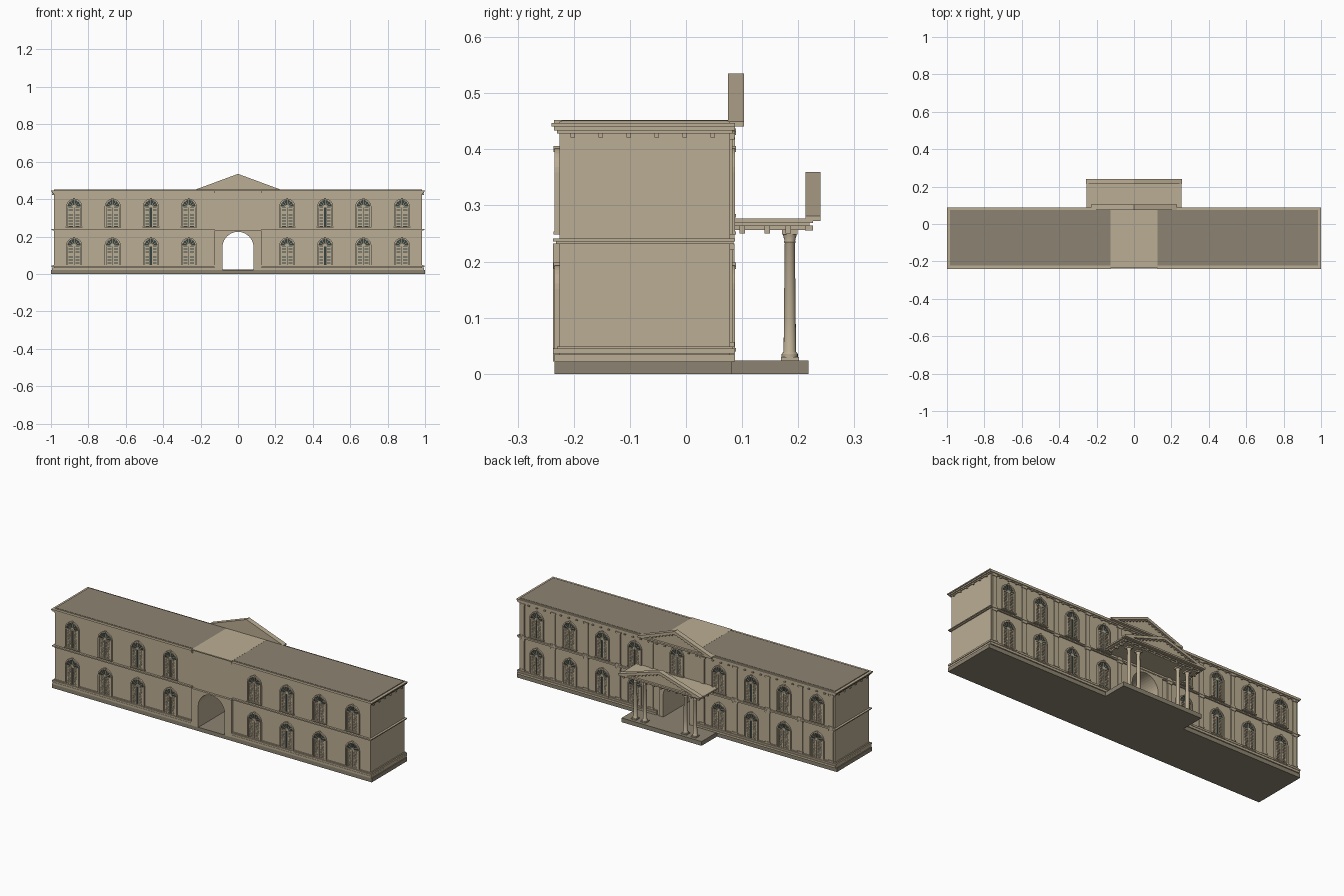
import bpy, bmesh
from math import sin, cos, pi

old = bpy.data.objects.get("Cube")
if old:
    bpy.data.objects.remove(old, do_unlink=True)


def material(name, rgb):
    m = bpy.data.materials.new(name)
    m.use_nodes = True
    col = (*rgb, 1)
    m.diffuse_color = col
    m.node_tree.nodes["Principled BSDF"].inputs["Base Color"].default_value = col
    return m


STONE = material("tan_stone", (0.50, 0.42, 0.295))
DARK = material("dark_roof_stone", (0.265, 0.23, 0.168))
GLASS = material("dark_green_glass", (0.04, 0.055, 0.05))


def box(bm, x0, x1, y0, y1, z0, z1):
    v = [bm.verts.new((x, y, z)) for z in (z0, z1)
         for x, y in ((x0, y0), (x1, y0), (x1, y1), (x0, y1))]
    for f in ((3, 2, 1, 0), (4, 5, 6, 7)):
        bm.faces.new([v[i] for i in f])
    for i in range(4):
        j = (i + 1) % 4
        bm.faces.new((v[i], v[j], v[j + 4], v[i + 4]))


def pair(bm, x0, x1, *rest):
    """Box on both wings."""
    box(bm, x0, x1, *rest)
    box(bm, -x1, -x0, *rest)


def prism(bm, outline, y0, y1):
    """Extrude an (x, z) outline along y."""
    a = [bm.verts.new((x, y0, z)) for x, z in outline]
    b = [bm.verts.new((x, y1, z)) for x, z in outline]
    bm.faces.new(a)
    bm.faces.new(b[::-1])
    for i in range(len(a)):
        j = (i + 1) % len(a)
        bm.faces.new((a[i], b[i], b[j], a[j]))


def arch(cx, r, z0, spring, n=14):
    """Round-headed outline from the right foot over to the left foot."""
    pts = [(cx + r * cos(pi * i / n), spring + r * sin(pi * i / n)) for i in range(n + 1)]
    return [(cx + r, z0)] + pts + [(cx - r, z0)]


def finish(name, bm, mat, smooth=False):
    bmesh.ops.recalc_face_normals(bm, faces=bm.faces[:])
    me = bpy.data.meshes.new(name)
    bm.to_mesh(me)
    bm.free()
    me.materials.append(mat)
    ob = bpy.data.objects.new(name, me)
    bpy.context.collection.objects.link(ob)
    if smooth:
        bpy.ops.object.select_all(action='DESELECT')
        ob.select_set(True)
        bpy.context.view_layer.objects.active = ob
        bpy.ops.object.shade_smooth_by_angle(angle=0.6)
    return ob


FRONT, BACK, END, BAY = -0.225, 0.078, 0.985, 0.125
WINDOWS = [0.263, 0.466, 0.67, 0.876]
WINDOWS = [-x for x in WINDOWS] + WINDOWS

# Base slab and portico platform
bm = bmesh.new()
box(bm, -1, 1, -0.234, 0.081, 0, 0.022)
box(bm, -0.25, 0.25, 0.081, 0.218, 0, 0.024)
finish("base", bm, DARK)

# Walls, with an arched passage through the centre
bm = bmesh.new()
pair(bm, BAY, END, FRONT, BACK, 0.022, 0.24)
box(bm, -END, END, FRONT, BACK, 0.24, 0.45)


def gate(half, top):
    return [(half, 0.022), (half, top), (-half, top), (-half, 0.022)] + \
        arch(0, 0.083, 0.022, 0.142, 20)[::-1]


prism(bm, gate(BAY, 0.24), FRONT, BACK)
finish("walls", bm, STONE)

# Raised surrounds of the passage
bm = bmesh.new()
prism(bm, gate(BAY, 0.232), -0.237, FRONT)
prism(bm, gate(0.11, 0.232), BACK, 0.086)
finish("passage_surrounds", bm, STONE)

# Base mouldings, string course and cornice
bm = bmesh.new()
for z0, z1, out in ((0.022, 0.034, 0.010), (0.036, 0.045, 0.012), (0.045, 0.049, 0.005),
                    (0.231, 0.236, 0.007), (0.236, 0.241, 0.012),
                    (0.428, 0.434, 0.005), (0.434, 0.441, 0.010), (0.441, 0.447, 0.015)):
    pair(bm, BAY, min(END + out, 1), FRONT - out, BACK + min(out, 0.009), z0, z1)
    if z0 > 0.2:
        box(bm, -BAY, BAY, BACK - 0.02, BACK + min(out, 0.009), z0, z1)
finish("mouldings", bm, STONE)

# Roof wings and the pale central roof strip
bm = bmesh.new()
pair(bm, BAY, END, FRONT + 0.003, BACK - 0.003, 0.447, 0.4515)
finish("roof", bm, DARK)
bm = bmesh.new()
box(bm, -BAY, BAY, -0.235, 0.08, 0.446, 0.452)
finish("central_roof", bm, STONE)

# Small brackets below the cornice on the back and the ends
bm = bmesh.new()
for i in range(40):
    x = -0.975 + 0.05 * i
    box(bm, x - 0.004, x + 0.004, BACK, 0.087, 0.421, 0.429)
for i in range(6):
    y = -0.202 + 0.05 * i
    pair(bm, END, END + 0.009, y - 0.004, y + 0.004, 0.421, 0.429)
finish("cornice_brackets", bm, STONE)

# Pilasters on the back
bm = bmesh.new()
for x in (0.16, 0.365, 0.568, 0.773, 0.965):
    for z0, z1 in ((0.049, 0.231), (0.241, 0.428)):
        pair(bm, x - 0.012, x + 0.012, BACK, 0.083, z0, z1)
        pair(bm, x - 0.016, x + 0.016, BACK, 0.086, z0, z0 + 0.008)
        pair(bm, x - 0.016, x + 0.016, BACK, 0.086, z1 - 0.01, z1)
finish("pilasters", bm, STONE)

# Arched windows: surround, glass, fanlight bars and louvred shutters
frames, glass, shutters = bmesh.new(), bmesh.new(), bmesh.new()


def window(x, z, wall, s):
    r, spring = 0.036, z + 0.105

    def at(d):
        return wall + s * d

    prism(frames, arch(x, r + 0.007, z, spring) + arch(x, r, z, spring)[::-1], wall, at(0.009))
    box(frames, x - 0.045, x + 0.045, wall, at(0.011), z - 0.006, z)
    box(frames, x - 0.005, x + 0.005, wall, at(0.011), spring + r, spring + r + 0.011)
    prism(glass, arch(x, r, z, spring), wall, at(0.002))
    # Fanlight
    for k in range(1, 6):
        a = pi * k / 6
        dx, dz, w = cos(a), sin(a), 0.0011
        prism(frames, [(x + w * dz, spring - w * dx), (x + r * dx + w * dz, spring + r * dz - w * dx),
                       (x + r * dx - w * dz, spring + r * dz + w * dx), (x - w * dz, spring + w * dx)],
              wall, at(0.004))
    hub = arch(x, 0.011, spring, spring, 8)[1:-1]
    prism(frames, hub, wall, at(0.005))
    box(frames, x - r, x + r, wall, at(0.006), spring - 0.004, spring + 0.001)
    # Shutters
    gap = 0.006 if abs(abs(x) - 0.466) < 0.01 else 0.002
    for side in (-1, 1):
        a, b = sorted((x + side * gap, x + side * (r - 0.002)))
        for p, q in ((a, a + 0.005), (b - 0.005, b)):
            box(shutters, p, q, wall, at(0.006), z, spring - 0.004)
        for k in range(12):
            h = z + 0.001 + k * 0.0083
            box(shutters, a, b, wall, at(0.0045), h, h + 0.006)


for x in WINDOWS:
    for z in (0.046, 0.254):
        window(x, z, FRONT, -1)
        window(x, z, BACK, 1)
window(0, 0.285, BACK, 1)
finish("window_frames", frames, STONE)
finish("window_glass", glass, GLASS)
finish("window_shutters", shutters, STONE)


# Pediments: tympanum, raking cornice, base cornice and brackets
def pediment(name, half, z0, z1, y0, y1):
    bm = bmesh.new()
    base, band = z0 + 0.009, 0.016
    slope = (z1 - base) / half
    prism(bm, [(half, base), (0, z1), (-half, base)], y0, y1 - 0.012)
    inner = half - band / slope
    prism(bm, [(half, base), (0, z1), (-half, base), (-inner, base), (0, z1 - band), (inner, base)],
          y0, y1)
    box(bm, -half, half, y0, y1, z0, base)
    n = 7
    for i in range(-n, n + 1):
        x = i * inner / (n + 2)
        z = z1 - band - abs(x) * slope
        box(bm, x - 0.004, x + 0.004, y1 - 0.013, y1 - 0.004, z - 0.007, z + 0.002)
    finish(name, bm, STONE)


pediment("upper_pediment", 0.23, 0.441, 0.535, 0.075, 0.103)
pediment("portico_pediment", 0.257, 0.272, 0.36, 0.213, 0.24)

# Portico entablature with brackets below
bm = bmesh.new()
for half, y, z0, z1 in ((0.232, 0.213, 0.256, 0.263), (0.246, 0.22, 0.263, 0.269),
                        (0.255, 0.226, 0.269, 0.277)):
    box(bm, -half, half, BACK, y, z0, z1)
for i in range(11):
    x = -0.235 + 0.047 * i
    box(bm, x - 0.005, x + 0.005, 0.212, 0.226, 0.255, 0.264)
for y in (0.1, 0.145, 0.182):
    pair(bm, 0.226, 0.242, y - 0.005, y + 0.005, 0.25, 0.263)
finish("portico_entablature", bm, STONE)

# Columns in two pairs
PROFILE = [(0.0145, 0.03), (0.0145, 0.035), (0.011, 0.04), (0.0105, 0.1), (0.009, 0.232),
           (0.0105, 0.235), (0.0095, 0.238), (0.013, 0.25)]
bm = bmesh.new()
SEG = 16
for x in (-0.187, -0.127, 0.127, 0.187):
    y = 0.185
    box(bm, x - 0.016, x + 0.016, y - 0.016, y + 0.016, 0.024, 0.03)
    box(bm, x - 0.014, x + 0.014, y - 0.014, y + 0.014, 0.248, 0.257)
    rings = [[bm.verts.new((x + r * cos(2 * pi * k / SEG), y + r * sin(2 * pi * k / SEG), z))
              for k in range(SEG)] for r, z in PROFILE]
    for lo, hi in zip(rings, rings[1:]):
        for k in range(SEG):
            j = (k + 1) % SEG
            bm.faces.new((lo[k], lo[j], hi[j], hi[k]))
finish("portico_columns", bm, STONE, smooth=True)
